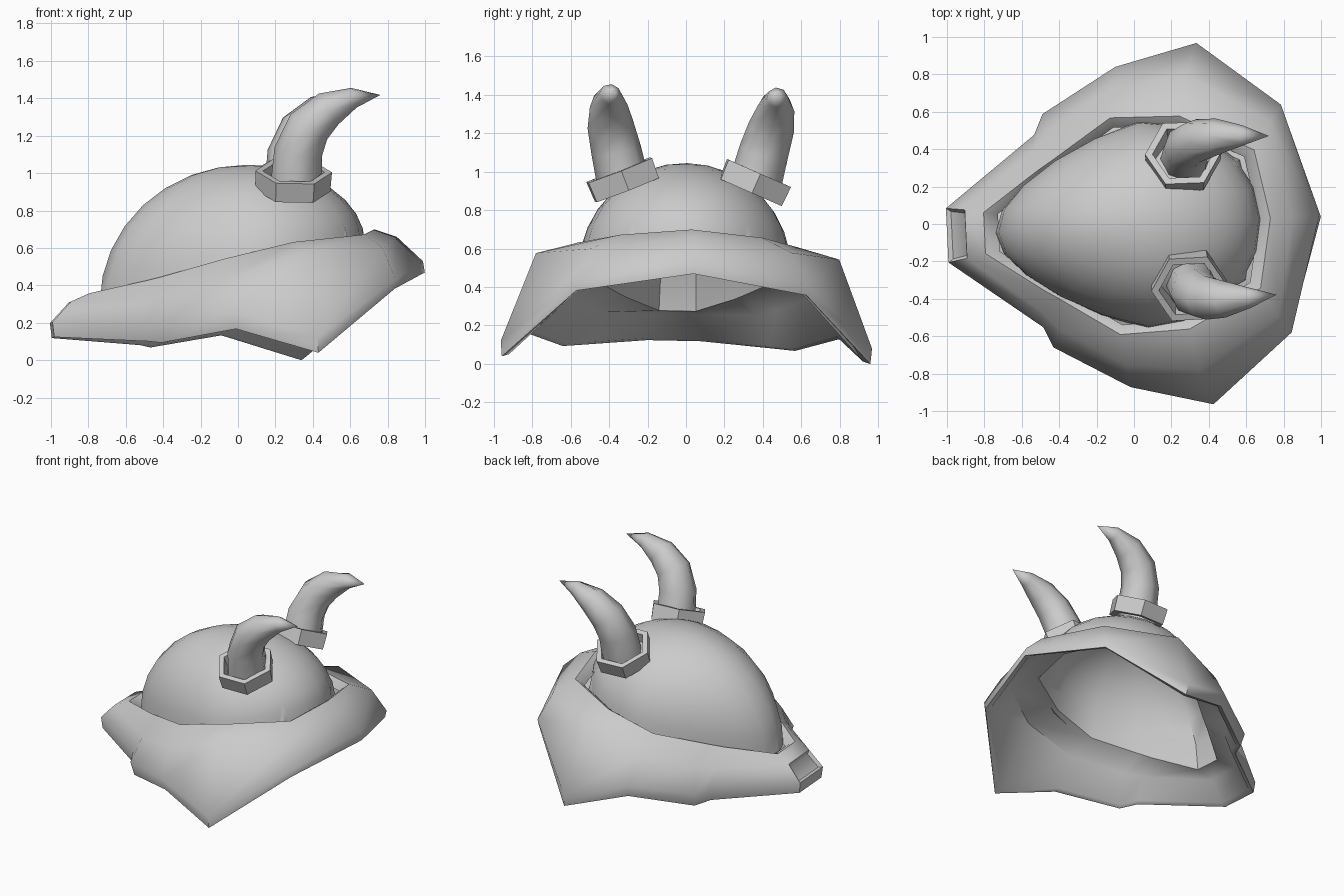
import bpy, bmesh, math
from mathutils import Vector, Matrix

cube = bpy.data.objects.get("Cube")
if cube:
    bpy.data.objects.remove(cube)

grey = bpy.data.materials.new("plain_grey")
grey.use_nodes = True
COLOUR = (0.6, 0.6, 0.6, 1)
grey.diffuse_color = COLOUR
grey.node_tree.nodes["Principled BSDF"].inputs["Base Color"].default_value = COLOUR

# The whole helmet sits slightly turned and tilted
POSE = (Matrix.Translation((0, -.018, 0)) @ Matrix.Rotation(math.radians(-1.2), 4, 'X')
        @ Matrix.Rotation(math.radians(2.7), 4, 'Z'))
CENTRE = 0.05


def loft(name, rings, smooth=35, tip=None, close=False, inset_at=None):
    """Skin a list of equal rings; optionally end in a point or join up."""
    bm = bmesh.new()
    rows = [[bm.verts.new(p) for p in ring] for ring in rings]
    n = len(rows[0])
    pairs = list(zip(rows, rows[1:]))
    if close:
        pairs.append((rows[-1], rows[0]))
    panel = None
    for k, (a, b) in enumerate(pairs):
        for i in range(n):
            j = (i + 1) % n
            f = bm.faces.new((a[i], a[j], b[j], b[i]))
            if k == inset_at and i == n - 1:
                panel = f
    if tip is not None:
        t = bm.verts.new(tip)
        for i in range(n):
            bm.faces.new((rows[-1][i], rows[-1][(i + 1) % n], t))
    bmesh.ops.recalc_face_normals(bm, faces=bm.faces)
    if panel:
        bmesh.ops.inset_individual(bm, faces=[panel], thickness=0.025, depth=-0.02)
    bm.transform(POSE)
    mesh = bpy.data.meshes.new(name)
    bm.to_mesh(mesh)
    bm.free()
    obj = bpy.data.objects.new(name, mesh)
    bpy.context.collection.objects.link(obj)
    mesh.materials.append(grey)
    bpy.ops.object.select_all(action='DESELECT')
    obj.select_set(True)
    bpy.context.view_layer.objects.active = obj
    bpy.ops.object.shade_smooth_by_angle(angle=math.radians(smooth))


def mirrored(half):
    """Half ring from back to front; the last point is on the centre line."""
    pts = [Vector(p) for p in half]
    return pts + [Vector((p.x, -p.y, p.z)) for p in reversed(pts[:-1])]


def shrink(ring, s, dz=0.0):
    return [Vector((CENTRE + (p.x - CENTRE) * s, p.y * s, p.z + dz)) for p in ring]


def cap(ring, top, steps):
    """Rounded rings climbing from a base ring towards the top."""
    out = []
    for k in range(steps):
        t = k / steps * math.pi / 2
        out.append([Vector((CENTRE + (p.x - CENTRE) * math.cos(t), p.y * math.cos(t),
                            p.z + (top - p.z) * math.sin(t))) for p in ring])
    return out


# Brim outline: lower rim, rim edge, shoulder and collar
rim = mirrored([(-.99, .14, .12), (-.50, .49, .09), (-.44, .605, .08), (-.05, .83, .15),
                (.385, .96, .02), (.81, .60, .37), (1, 0, .47)])
edge = mirrored([(-1, .145, .2), (-.51, .515, .2), (-.46, .625, .175), (-.06, .857, .235),
                 (.38, .967, .10), (.815, .61, .42), (.99, 0, .53)])
shoulder = mirrored([(-.9, .13, .31), (-.52, .43, .31), (-.42, .54, .34), (-.08, .74, .42),
                     (.31, .79, .56), (.75, .52, .59), (.85, 0, .66)])
collar = mirrored([(-.8, .11, .355), (-.5, .32, .42), (-.42, .37, .44), (-.1, .58, .53),
                   (.27, .57, .62), (.66, .37, .665), (.73, 0, .70)])

# Brim with its groove, rim thickness and hollow inside
loft("brim_shell",
     [shrink(collar, .91, -.05), shrink(collar, .955, -.02), collar, shoulder, edge, rim,
      shrink(rim, .96, .012), shrink(shoulder, .93, -.05)]
     + cap(shrink(collar, .87, -.08), .99, 6),
     smooth=48, tip=(CENTRE, 0, .99), inset_at=3)


def crown_ring(t, sides=20):
    """Egg-shaped slice, narrow at the back low down, rounder higher up."""
    ring = []
    for i in range(sides):
        a = math.tau * i / sides
        c, s = math.cos(a), math.sin(a)
        reach = .63 if c > 0 else .79
        taper = 1 - .35 * max(0, -c) * (1 - .8 * math.sin(t))
        x = CENTRE + reach * c
        base = .29 + (x + .8) * .225
        ring.append(Vector((CENTRE + reach * c * math.cos(t),
                            .555 * s * taper * math.cos(t),
                            base + (1.045 - base) * math.sin(t))))
    return ring


# Rounded crown
loft("crown", [crown_ring(k / 8 * math.pi / 2) for k in range(8)], tip=(CENTRE, 0, 1.045))


def circle(centre, normal, radius, sides):
    """Ring of points square to the normal, starting along x."""
    n = Vector(normal).normalized()
    v = n.cross(Vector((1, 0, 0)))
    if v.length < .2:
        v = Vector((0, 1, 0))
    v.normalize()
    u = v.cross(n)
    angles = [math.tau * i / sides for i in range(sides)]
    return [Vector(centre) + (u * math.cos(a) + v * math.sin(a)) * radius for a in angles]


# Horns and their six-sided cuffs
for side, label in ((1, "left"), (-1, "right")):
    axis = Vector((.02, side * .38, .92)).normalized()
    base = Vector((.28, side * .345, .955))
    loft(label + "_horn_cuff",
         [circle(base + axis * h, axis, r, 6)
          for h, r in ((-.06, .2), (.05, .205), (.05, .165), (-.06, .15))],
         smooth=20, close=True)
    path = [Vector((x, side * y, z)) for x, y, z in
            ((.295, .335, .9), (.305, .385, 1.11), (.36, .42, 1.24),
             (.465, .435, 1.335), (.60, .435, 1.395), (.742, .425, 1.41))]
    rings = []
    for i, r in enumerate((.14, .13, .12, .098, .055)):
        heading = axis if i == 0 else path[i + 1] - path[i - 1]
        rings.append(circle(path[i], heading, r, 8))
    loft(label + "_horn", rings, smooth=60, tip=path[-1])
